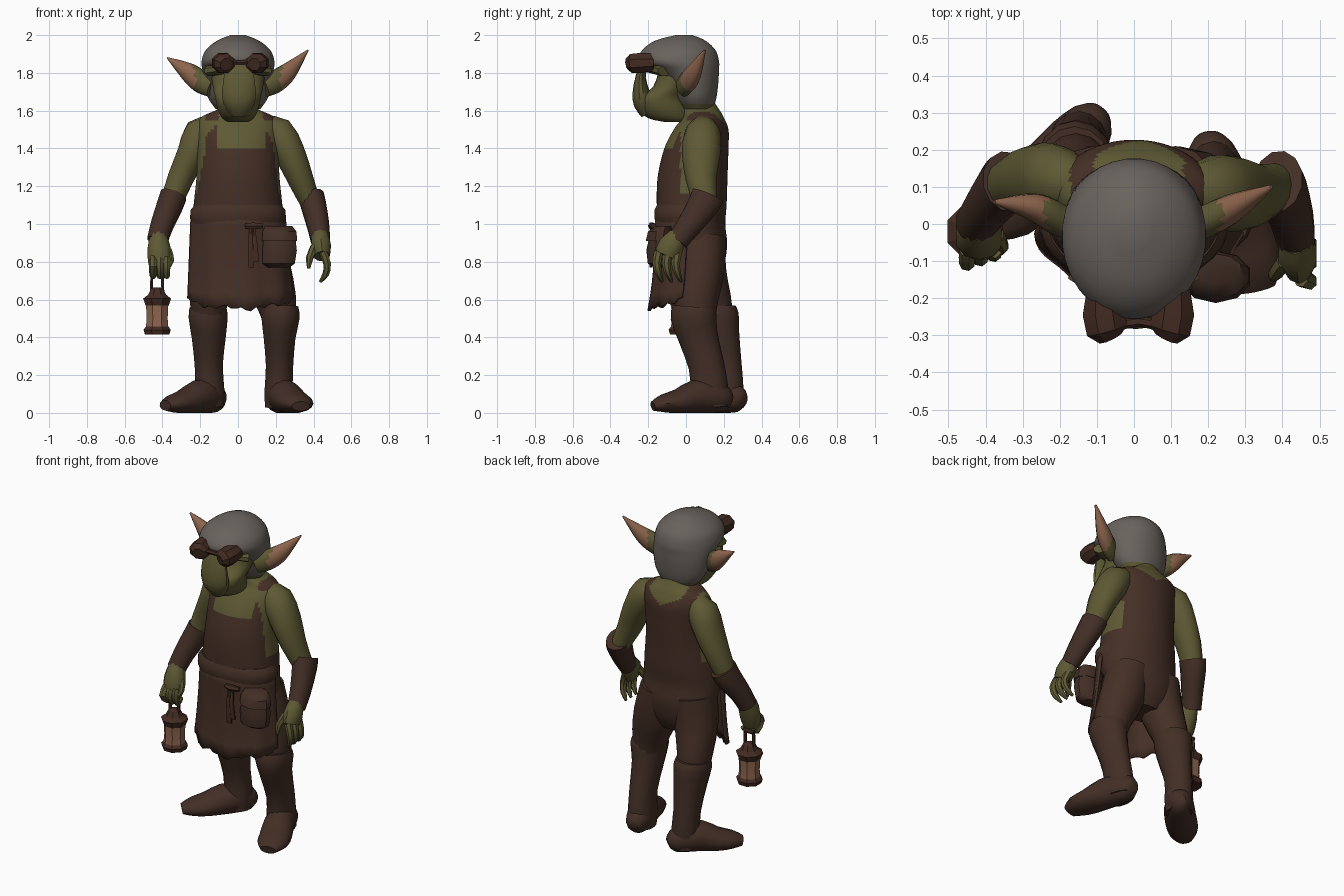
import bpy, bmesh, math
from mathutils import Vector

def material(name, r, g, b):
    m = bpy.data.materials.new(name)
    m.diffuse_color = (r, g, b, 1)
    return m

SKIN = material("olive skin", .112, .1, .034)
CLOTH = material("brown cloth", .059, .029, .019)
LEATHER = material("brown leather", .056, .028, .019)
DARK = material("dark leather", .056, .024, .016)
HAIR = material("grey hair", .142, .124, .11)
TAN = material("tan", .27, .13, .075)

def finish(name, bm, mats, rule=None, angle=40):
    bmesh.ops.recalc_face_normals(bm, faces=bm.faces)
    for f in bm.faces:
        f.smooth = True
        if rule:
            f.material_index = rule(f.calc_center_median())
    me = bpy.data.meshes.new(name)
    bm.to_mesh(me)
    bm.free()
    for m in mats:
        me.materials.append(m)
    me.set_sharp_from_angle(angle=math.radians(angle))
    ob = bpy.data.objects.new(name, me)
    bpy.context.collection.objects.link(ob)
    return ob

def smooth_path(pts, steps):
    """Catmull-Rom interpolation through the points."""
    pts = [Vector(p) for p in pts]
    out = []
    for i in range(len(pts) - 1):
        a, b, c, d = pts[max(i - 1, 0)], pts[i], pts[i + 1], pts[min(i + 2, len(pts) - 1)]
        for k in range(steps):
            t = k / steps
            out.append(.5 * (2 * b + (c - a) * t + (2 * a - 5 * b + 4 * c - d) * t * t
                             + (3 * b - a - 3 * c + d) * t ** 3))
    return out + [pts[-1]]

def tube(name, pts, mats, n=12, steps=2, ref=(1, 0, 0), rule=None, angle=40, level=False):
    """Loft of ellipses; each point is x, y, z, radius along ref, radius across."""
    path = smooth_path(pts, steps)
    bm, rings = bmesh.new(), []
    for i, p in enumerate(path):
        t = Vector(path[min(i + 1, len(path) - 1)][:3]) - Vector(path[max(i - 1, 0)][:3])
        t = Vector((0, 0, 1)) if level else t.normalized()
        u = Vector(ref)
        u = (u - t * u.dot(t)).normalized()
        v = t.cross(u)
        ring = []
        for k in range(n):
            a = 2 * math.pi * (k + .5) / n
            q = Vector(p[:3]) + u * math.cos(a) * max(p[3], .003) + v * math.sin(a) * max(p[4], .003)
            q.z = max(q.z, 0)
            ring.append(bm.verts.new(q))
        rings.append(ring)
    for r, s in zip(rings, rings[1:]):
        for k in range(n):
            bm.faces.new((r[k], r[(k + 1) % n], s[(k + 1) % n], s[k]))
    bm.faces.new(rings[0])
    bm.faces.new(rings[-1])
    return finish(name, bm, mats, rule, angle)

# Torso: bib overalls with bare shoulders, neck and armholes
def torso_rule(c):
    a, front = abs(c.x - .015), c.y < .07
    armhole = c.z > 1.16 and a > .185 + max(0, 1.4 - c.z) * .2
    armhole |= 1.16 < c.z < 1.55 and a > .12 and abs(c.y - .05) < .08
    if front:
        collar = a < .135 - (c.z - 1.4) * .1 and c.z > 1.4 + .15 * max(0, a - .08)
    else:
        collar = c.z > 1.5 + a * .5 and a < .12
    return 1 if c.z > 1.605 or armhole or collar else 0

tube("torso", [(0, .07, .7, .14, .09), (0, .07, .78, .205, .13), (0, .06, .89, .235, .158),
               (0, .03, 1.0, .242, .178), (0, .03, 1.1, .235, .185), (0, .035, 1.25, .22, .185),
               (0, .055, 1.4, .215, .17), (0, .08, 1.5, .215, .145), (0, .09, 1.565, .195, .11),
               (0, .07, 1.615, .1, .1), (0, .03, 1.69, .09, .09)],
     [CLOTH, SKIN], n=64, steps=7, level=True, rule=torso_rule)

# Trouser legs
tube("trouser_leg_rear", [(-.11, .07, .92, .125, .14), (-.132, .085, .75, .126, .128),
                          (-.155, .13, .6, .104, .11), (-.155, .15, .5, .09, .1)], [CLOTH], n=14)
tube("trouser_leg_front", [(.11, .07, .92, .125, .14), (.15, .075, .75, .135, .128),
                           (.2, .055, .6, .112, .115), (.215, .05, .5, .09, .105)], [CLOTH], n=14)

# Boots: shaft with soft cuff, foot
tube("boot_shaft_rear", [(-.16, .155, .56, .098, .108), (-.158, .16, .51, .106, .12), (-.155, .18, .4, .092, .104),
                         (-.155, .21, .25, .076, .085), (-.15, .22, .12, .08, .085),
                         (-.15, .22, .03, .075, .08)], [LEATHER], n=14)
tube("boot_shaft_front", [(.225, .04, .56, .096, .11), (.225, .04, .51, .104, .122), (.22, .065, .4, .086, .105),
                          (.22, .108, .25, .074, .095), (.215, .125, .12, .076, .1),
                          (.215, .13, .03, .074, .1)], [LEATHER], n=14)
tube("boot_foot_rear", [(-.09, .305, .06, .03, .03), (-.11, .28, .07, .068, .062), (-.155, .22, .085, .088, .084),
                        (-.21, .155, .085, .09, .09), (-.28, .09, .06, .066, .092), (-.34, .03, .05, .048, .08),
                        (-.385, -.01, .04, .028, .045)], [LEATHER], n=14, ref=(0, 0, 1))
tube("boot_foot_front", [(.2, .24, .06, .03, .03), (.205, .21, .07, .068, .06), (.22, .14, .085, .088, .08),
                         (.25, .05, .085, .09, .088), (.29, -.04, .06, .066, .095), (.318, -.12, .05, .048, .085),
                         (.332, -.175, .035, .026, .05)], [LEATHER], n=14, ref=(0, 0, 1))

# Apron skirt with a ragged hem
bm = bmesh.new()
cols, rows = 28, 7
grid = []
for j in range(rows + 1):
    t = j / rows
    row = []
    for i in range(cols + 1):
        s = i / cols * 2 - 1
        a = s * math.radians(84 - 8 * t)
        fold = .006 * t * math.sin(i * .9)
        ragged = (.009 * math.sin(i * 1.9) + .008 * math.sin(i * .7) + .05 * s * s) * t ** 4
        row.append(bm.verts.new(((.252 + .04 * t + fold) * math.sin(a) + .014 * t,
                                 .03 - (.195 + .035 * t ** 3 + fold) * math.cos(a),
                                 1.06 - .505 * t + ragged)))
    grid.append(row)
for r, s in zip(grid, grid[1:]):
    for i in range(cols):
        bm.faces.new((r[i], s[i], s[i + 1], r[i + 1]))
apron = finish("apron_skirt", bm, [CLOTH])
apron.modifiers.new("thickness", "SOLIDIFY").thickness = .015

# Waist fold, tie and pouch
tube("waist_band", [(0, .0, 1.0, .243, .16), (0, .0, 1.03, .256, .168), (0, .0, 1.075, .252, .168),
                    (0, .005, 1.1, .232, .16)], [CLOTH], n=28, steps=1, level=True)
for i, x in enumerate((.065, .09)):
    tube("tie_end_%d" % (i + 1), [(.075, -.172, 1.0, .014, .012), (x, -.19, .9, .014, .01),
                                  (x + .005, -.185, .77 + .03 * i, .018, .008)], [DARK], n=6)
tube("tie_knot", [(.04, -.172, .99, .014, .014), (.08, -.182, .99, .02, .02), (.13, -.172, .99, .014, .014)],
     [DARK], n=6, ref=(0, 0, 1))
tube("pouch", [(.215, -.13, .77, .06, .04), (.215, -.14, .79, .09, .062), (.22, -.142, .86, .096, .068),
               (.22, -.135, .93, .088, .06)], [LEATHER], n=10, steps=1, level=True)
tube("pouch_flap", [(.22, -.142, .91, .098, .071), (.22, -.137, .96, .094, .064), (.215, -.12, .99, .075, .04)],
     [LEATHER], n=10, steps=1, level=True)

# Arms and flared gloves
tube("upper_arm_lantern", [(-.13, .1, 1.53, .04, .05), (-.195, .115, 1.485, .088, .09),
                           (-.245, .12, 1.37, .08, .1), (-.305, .12, 1.24, .07, .08),
                           (-.35, .1, 1.12, .06, .065)], [SKIN], n=14)
tube("upper_arm_free", [(.13, .1, 1.53, .04, .05), (.205, .09, 1.485, .09, .095),
                        (.275, .08, 1.37, .084, .102), (.33, .08, 1.24, .07, .082),
                        (.38, .1, 1.12, .055, .065)], [SKIN], n=14)
tube("glove_lantern", [(-.34, .115, 1.155, .072, .085), (-.36, .095, 1.1, .07, .082), (-.4, .04, 1.0, .062, .066),
                       (-.428, 0, .91, .056, .058)], [LEATHER], n=12)
tube("glove_free", [(.388, .115, 1.15, .068, .09), (.4, .09, 1.1, .068, .085), (.425, .015, .99, .06, .068),
                    (.437, -.045, .91, .052, .058)], [LEATHER], n=12)

# Hands
tube("palm_lantern", [(-.422, 0, .94, .045, .048), (-.418, -.03, .87, .064, .058), (-.415, -.05, .79, .062, .05),
                      (-.415, -.05, .74, .04, .03)], [SKIN], n=10)
tube("palm_free", [(.435, -.04, .94, .045, .05), (.44, -.08, .88, .054, .068), (.445, -.105, .83, .042, .062)],
     [SKIN], n=10)
for i in range(3):
    x, y = -.45 + .036 * i, -.105 + .012 * i
    tube("gripping_finger_%d" % (i + 1), [(x, -.07, .82, .022, .024), (x, y, .775, .022, .022),
                                          (x, -.06, .725, .018, .018), (x, -.02, .745, .01, .012)], [SKIN], n=7)
    y = -.155 + .05 * i
    tube("free_finger_%d" % (i + 1), [(.45, y + .01, .85, .022, .025), (.473, y, .79, .021, .023),
                                      (.465, y + .012, .735, .018, .018), (.435, y + .03, .695, .008, .008)],
         [SKIN], n=7)
tube("gripping_thumb", [(-.37, -.03, .86, .02, .022), (-.355, -.06, .81, .018, .02), (-.375, -.085, .765, .01, .01)],
     [SKIN], n=7)
tube("free_thumb", [(.405, -.1, .88, .022, .025), (.38, -.135, .82, .02, .02), (.375, -.145, .765, .009, .009)],
     [SKIN], n=7)

# Lantern
LX, LY = -.428, -.02
def lantern(name, rings, mat):
    tube(name, [(LX, LY, z, r, r) for z, r in rings], [mat], n=8, steps=1, angle=25, level=True)
lantern("lantern_base", [(.415, .07), (.44, .078), (.46, .062)], DARK)
lantern("lantern_glass", [(.455, .064), (.5, .06), (.575, .064)], TAN)
lantern("lantern_cap", [(.568, .066), (.605, .08), (.625, .052), (.655, .036), (.665, .02)], DARK)
for s in (-1, 1):
    tube("lantern_handle_%s" % ("left" if s < 0 else "right"),
         [(LX + s * .03, LY, .64, .009, .012), (LX + s * .028, LY, .74, .009, .012)], [DARK], n=6, steps=1)
tube("lantern_grip", [(LX - .034, LY, .735, .014, .014), (LX + .034, LY, .735, .014, .014)], [DARK],
     n=6, steps=1, ref=(0, 0, 1))

# Head: skull with hair, jaw, broad drooping nose
def hair_rule(c):
    return 0 if c.z > 1.63 and c.z > min(1.85, 1.69 - (c.y + .06) * 1.6) else 1
tube("skull", [(0, .06, 1.61, .12, .085), (0, .05, 1.67, .16, .112), (0, .035, 1.75, .178, .137),
               (0, .005, 1.81, .188, .17), (0, -.038, 1.86, .194, .214), (0, -.038, 1.92, .172, .195),
               (0, -.03, 1.97, .112, .135), (0, -.01, 2.0, .04, .045)],
     [HAIR, SKIN], n=32, steps=4, level=True, rule=hair_rule)
tube("jaw", [(0, -.05, 1.54, .055, .06), (0, -.085, 1.56, .085, .115), (0, -.115, 1.61, .11, .135),
             (0, -.125, 1.67, .122, .13), (0, -.075, 1.725, .135, .1), (0, -.03, 1.83, .15, .11)],
     [SKIN], n=18, steps=3, level=True)
tube("nose", [(.005, -.22, 1.85, .085, .02), (.005, -.24, 1.78, .082, .027), (.005, -.238, 1.70, .092, .045),
              (.005, -.228, 1.64, .084, .05), (.005, -.2, 1.585, .05, .04)], [SKIN], n=14)
tube("brow", [(-.15, -.11, 1.81, .03, .05), (0, -.195, 1.83, .028, .04), (.15, -.11, 1.81, .03, .05)],
     [SKIN], n=8, ref=(0, 0, 1))

# Pointed ears, tan towards the tips
for side, s, tip in (("left", -1, (.375, .06, 1.88)), ("right", 1, (.37, .1, 1.92))):
    tip_x, tip_y, tip_z = tip
    tube("ear_" + side, [(s * .14, -.02, 1.725, .055, .035), (s * .2, .01, 1.755, .06, .044),
                         (s * .27, .045, 1.81, .048, .038), (s * tip_x, tip_y, tip_z, .004, .006)],
         [SKIN, TAN], n=12, steps=5, ref=(0, 0, 1),
         rule=lambda c: 1 if abs(c.x) > .225 + max(0, c.z - 1.8) * .35 else 0)

# Goggles pushed up on the brow
for s in (-1, 1):
    x = .012 + s * .085
    tube("goggle_%s" % ("left" if s < 0 else "right"),
         [(x + s * .012, -.17, 1.855, .045, .05), (x + s * .008, -.24, 1.853, .062, .057),
          (x, -.285, 1.85, .06, .055), (x - s * .01, -.306, 1.845, .035, .035)],
         [DARK], n=8, steps=1, angle=25)
tube("goggle_bridge", [(-.05, -.275, 1.86, .016, .016), (.012, -.262, 1.855, .012, .014), (.07, -.275, 1.86, .016, .016)],
     [DARK], n=6, ref=(0, 0, 1))
